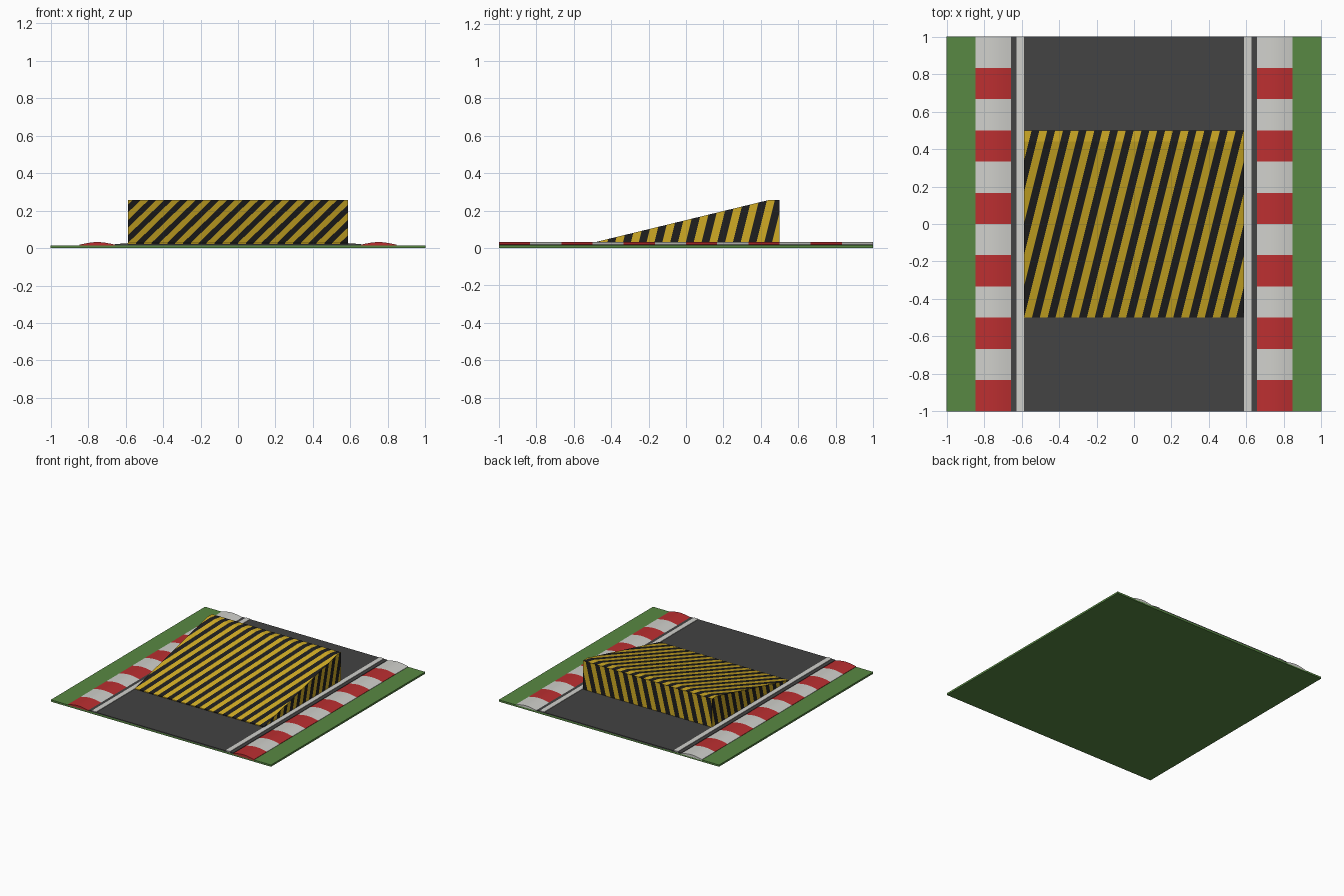
import bpy, bmesh, math
from mathutils import Vector

old = bpy.data.objects.get("Cube")
if old:
    bpy.data.objects.remove(old, do_unlink=True)


def material(name, r, g, b):
    m = bpy.data.materials.new(name)
    m.use_nodes = True
    m.diffuse_color = (r, g, b, 1)
    bsdf = m.node_tree.nodes["Principled BSDF"]
    bsdf.inputs["Base Color"].default_value = (r, g, b, 1)
    bsdf.inputs["Roughness"].default_value = 0.9
    return m


GRASS = material("grass green", 0.098, 0.25, 0.056)
ASPHALT = material("asphalt grey", 0.056, 0.056, 0.056)
WHITE = material("painted white", 0.63, 0.63, 0.60)
RED = material("kerb red", 0.50, 0.028, 0.030)
YELLOW = material("hazard yellow", 0.63, 0.41, 0.018)
BLACK = material("hazard black", 0.013, 0.013, 0.013)


def make_object(name, bm, mats):
    mesh = bpy.data.meshes.new(name)
    bm.to_mesh(mesh)
    bm.free()
    for m in mats:
        mesh.materials.append(m)
    obj = bpy.data.objects.new(name, mesh)
    bpy.context.collection.objects.link(obj)
    return obj


def box(name, x0, x1, y0, y1, z0, z1, mat):
    bm = bmesh.new()
    bmesh.ops.create_cube(bm, size=1)
    for v in bm.verts:
        v.co = Vector(((x0 + x1) / 2 + v.co.x * (x1 - x0),
                       (y0 + y1) / 2 + v.co.y * (y1 - y0),
                       (z0 + z1) / 2 + v.co.z * (z1 - z0)))
    return make_object(name, bm, [mat])


# Ground slab and road surface
GROUND, ROAD = 0.015, 0.022
box("grass_base", -1, 1, -1, 1, 0, GROUND, GRASS)
box("road", -0.657, 0.657, -1, 1, GROUND - 0.005, ROAD, ASPHALT)


# Domed kerb with alternating red and white blocks
def kerb(name, x0, x1, blocks=12, arc=8):
    bm = bmesh.new()
    rows = []
    for j in range(blocks + 1):
        y = -1 + 2 * j / blocks
        top = [bm.verts.new((x0 + (x1 - x0) * i / arc, y,
                             GROUND + 0.003 + 0.014 * math.sin(math.pi * i / arc)))
               for i in range(arc + 1)]
        base = [bm.verts.new((x, y, GROUND - 0.005)) for x in (x1, x0)]
        rows.append(top + base)
    n = len(rows[0])
    for j in range(blocks):
        for i in range(n):
            k = (i + 1) % n
            f = bm.faces.new((rows[j][i], rows[j][k], rows[j + 1][k], rows[j + 1][i]))
            f.material_index = j % 2
    bm.faces.new(rows[0])
    bm.faces.new(rows[-1]).material_index = (blocks - 1) % 2
    bmesh.ops.recalc_face_normals(bm, faces=bm.faces[:])
    obj = make_object(name, bm, [RED, WHITE])
    bpy.ops.object.select_all(action="DESELECT")
    bpy.context.view_layer.objects.active = obj
    obj.select_set(True)
    bpy.ops.object.shade_smooth_by_angle(angle=math.radians(30))


# Kerbs and edge lines on both sides
for side, s in (("left", 1), ("right", -1)):
    lo, hi = sorted((s * 0.657, s * 0.845))
    kerb(side + "_kerb", lo, hi)
    lo, hi = sorted((s * 0.588, s * 0.627))
    box(side + "_edge_line", lo, hi, -1, 1, ROAD - 0.004, ROAD + 0.004, WHITE)

# Wedge ramp with slanted hazard stripes cut into every panel
W, TOP, LEAN = 0.587, 0.256, 0.25
STRIPE = 2 * W / 28
profile = [(-0.5, ROAD), (0.5, ROAD), (0.5, TOP), (0.44, TOP), (-0.5, ROAD + 0.006)]


def striped_panel(target, points, across, start):
    bm = bmesh.new()
    bm.faces.new([bm.verts.new(p) for p in points])
    across = Vector(across)
    for k in range(-40, 41):
        bmesh.ops.bisect_plane(bm, geom=bm.verts[:] + bm.edges[:] + bm.faces[:],
                               plane_co=across * (start + k * STRIPE) / across.length_squared,
                               plane_no=across)
    for f in bm.faces:
        d = f.calc_center_median().dot(across) - start
        f.material_index = math.floor(d / STRIPE) % 2
    mesh = bpy.data.meshes.new("panel")
    bm.to_mesh(mesh)
    bm.free()
    target.from_mesh(mesh)
    bpy.data.meshes.remove(mesh)


ramp = bmesh.new()
for i in range(1, len(profile)):
    (y0, z0), (y1, z1) = profile[i], profile[(i + 1) % len(profile)]
    quad = [(W, y0, z0), (W, y1, z1), (-W, y1, z1), (-W, y0, z0)]
    if i == 1:      # tall back face
        striped_panel(ramp, quad, (1, 0, -LEAN), -W - LEAN * ROAD)
    else:           # flat lip, slope and front edge
        striped_panel(ramp, quad, (1, -LEAN, 0), -W + LEAN / 2)
for s in (1, -1):
    pts = [(s * W, y, z) for y, z in profile]
    striped_panel(ramp, pts[::s], (0, 1, -LEAN), 0.5 - STRIPE - LEAN * ROAD)
make_object("ramp", ramp, [YELLOW, BLACK])
